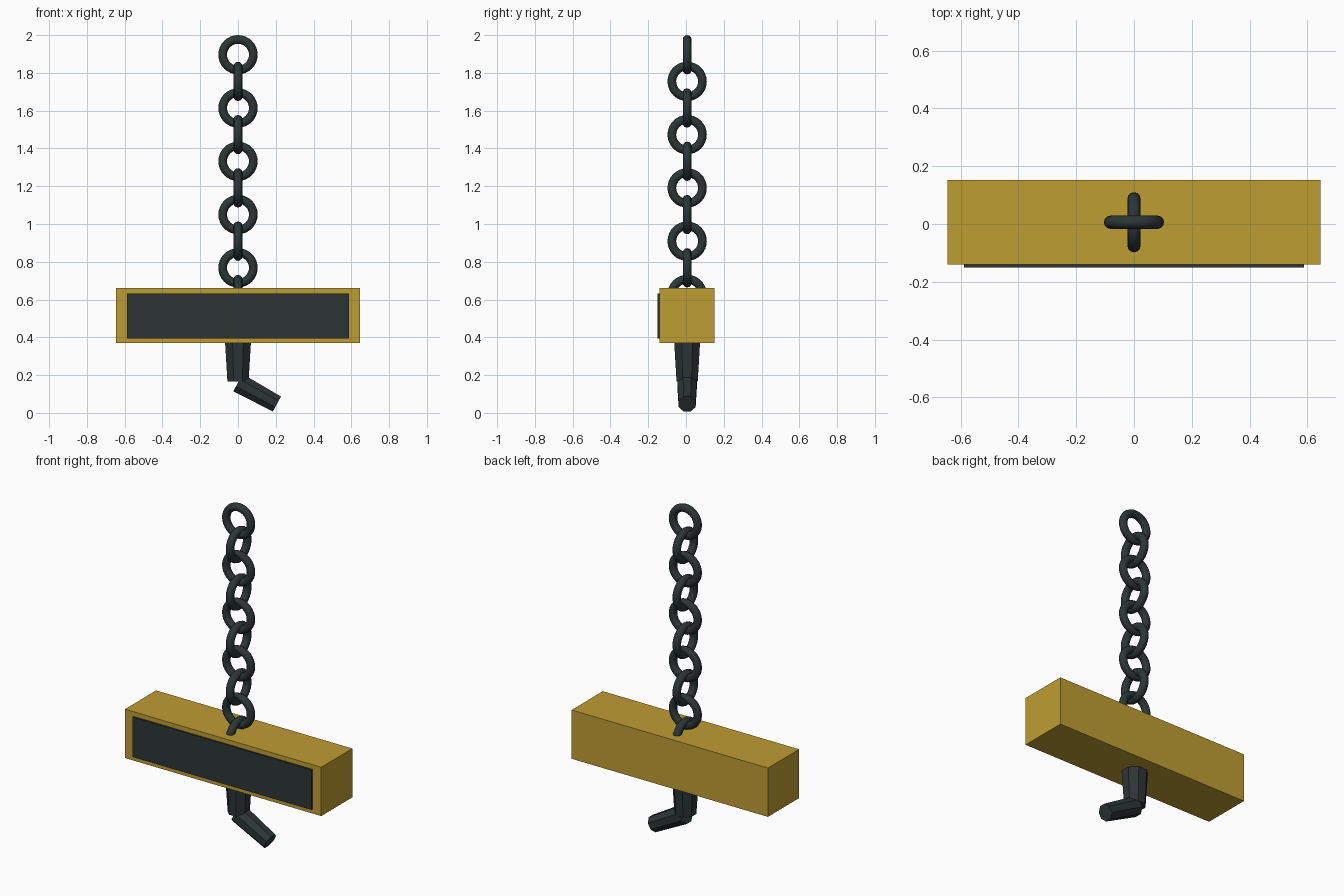
import bpy, math
from mathutils import Vector

if "Cube" in bpy.data.objects:
    bpy.data.objects.remove(bpy.data.objects["Cube"])

YC = 0.006  # depth centre of the box and chain


def material(name, rgb):
    m = bpy.data.materials.new(name)
    m.diffuse_color = (*rgb, 1)
    m.use_nodes = True
    m.node_tree.nodes["Principled BSDF"].inputs["Base Color"].default_value = m.diffuse_color
    return m


gold = material("gold", (0.52, 0.337, 0.033))
iron = material("dark_iron", (0.026, 0.036, 0.036))


def finish(name, mat):
    ob = bpy.context.object
    ob.name = name
    ob.data.materials.append(mat)
    return ob


def box(name, lo, hi, mat):
    lo, hi = Vector(lo), Vector(hi)
    bpy.ops.mesh.primitive_cube_add(size=1, location=(lo + hi) / 2)
    bpy.context.object.scale = hi - lo
    return finish(name, mat)


def tapered_rod(name, a, b, ra, rb, mat):
    # eight-sided rod from a to b with flats facing the main axes
    a, b = Vector(a), Vector(b)
    d = b - a
    k = 1 / math.cos(math.pi / 8)
    bpy.ops.mesh.primitive_cone_add(vertices=8, radius1=ra * k, radius2=rb * k,
                                    depth=d.length, location=(a + b) / 2)
    ob = finish(name, mat)
    for v in ob.data.vertices:
        x, y = v.co.x, v.co.y
        c, s = math.cos(math.pi / 8), math.sin(math.pi / 8)
        v.co.x, v.co.y = c * x - s * y, s * x + c * y
    ob.rotation_euler = (0, math.atan2(d.x, d.z), 0)
    return ob


# Head block and front plate
box("head_block", (-0.645, YC - 0.146, 0.37), (0.645, YC + 0.146, 0.66), gold)
box("front_plate", (-0.588, -0.15, 0.395), (0.588, -0.1405, 0.633), iron)

# Chain of alternating links
for i in range(10):
    bpy.ops.mesh.primitive_torus_add(
        major_radius=0.081, minor_radius=0.023, major_segments=32, minor_segments=12,
        location=(0, YC, 1.896 - 0.141 * i),
        rotation=(math.pi / 2, 0, math.pi / 2 * (i % 2)))
    finish(f"chain_link_{i + 1}", iron)
    bpy.ops.object.shade_smooth_by_angle(angle=math.radians(40))

# Bent handle below the block
tapered_rod("handle_upper", (0, YC, 0.40), (0, YC, 0.165), 0.07, 0.056, iron)
tapered_rod("handle_lower", (0.0, YC, 0.16), (0.206, YC, 0.047), 0.052, 0.045, iron)
